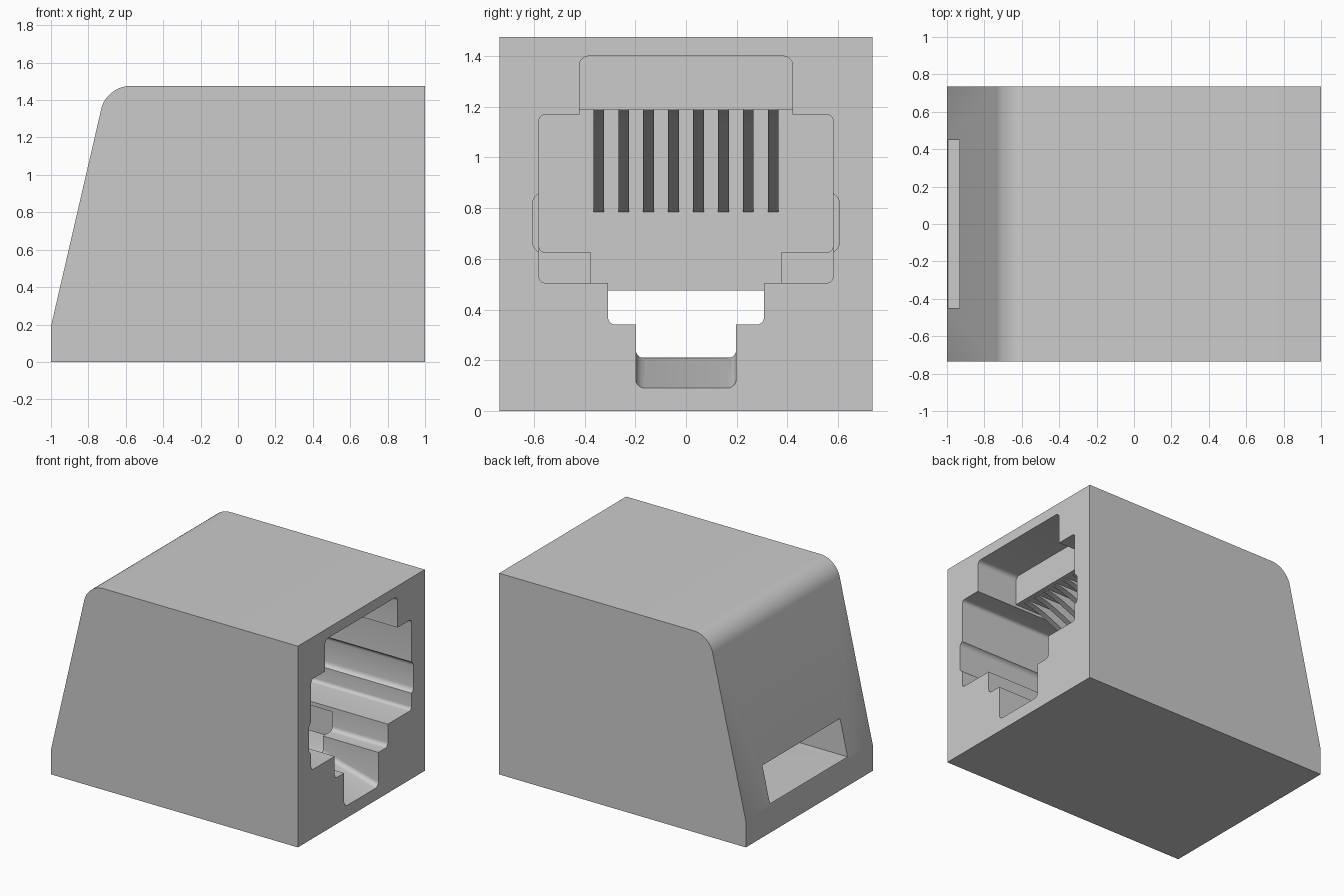
import bpy, bmesh
from mathutils import Vector

cube = bpy.data.objects.get("Cube")
if cube:
    bpy.data.objects.remove(cube, do_unlink=True)

grey = bpy.data.materials.new("light_grey_plastic")
grey.use_nodes = True
GREY = (0.6, 0.6, 0.6, 1)
grey.diffuse_color = GREY
grey.node_tree.nodes["Principled BSDF"].inputs["Base Color"].default_value = GREY


def make_object(name, bm):
    bmesh.ops.recalc_face_normals(bm, faces=bm.faces[:])
    mesh = bpy.data.meshes.new(name)
    bm.to_mesh(mesh)
    bm.free()
    mesh.materials.append(grey)
    obj = bpy.data.objects.new(name, mesh)
    bpy.context.collection.objects.link(obj)
    return obj


def extrude_side_profile(bm, points, y0, y1):
    """Extrude an x-z outline along y."""
    face = bm.faces.new([bm.verts.new((x, y0, z)) for x, z in points])
    new = bmesh.ops.extrude_face_region(bm, geom=[face])["geom"]
    verts = [v for v in new if isinstance(v, bmesh.types.BMVert)]
    bmesh.ops.translate(bm, verts=verts, vec=(0, y1 - y0, 0))


def cut(body, name, half_y, z0, z1, x0, x1, radius=0.0, ramp=0.0):
    """Subtract a box with rounded lengthwise edges and an optional sloping floor."""
    bm = bmesh.new()
    bmesh.ops.create_cube(bm, size=1)
    for v in bm.verts:
        v.co = Vector(((x0 + x1) / 2 + v.co.x * (x1 - x0),
                       v.co.y * 2 * half_y,
                       (z0 + z1) / 2 + v.co.z * (z1 - z0)))
    if radius:
        edges = [e for e in bm.edges
                 if abs(e.verts[0].co.x - e.verts[1].co.x) > 1e-4]
        bmesh.ops.bevel(bm, geom=edges, offset=radius, segments=5,
                        profile=0.5, affect='EDGES')
    for v in bm.verts:
        v.co.z += ramp * (1 - v.co.x)
    cutter = make_object(name, bm)
    cutter.hide_render = True
    mod = body.modifiers.new(name, 'BOOLEAN')
    mod.operation = 'DIFFERENCE'
    mod.solver = 'EXACT'
    mod.object = cutter
    bpy.context.view_layer.objects.active = body
    bpy.ops.object.modifier_apply(modifier=name)
    bpy.data.objects.remove(cutter, do_unlink=True)


# Housing: wedge-backed block with a rounded rear top edge
bm = bmesh.new()
extrude_side_profile(bm, [(-1, 0), (1, 0), (1, 1.475), (-0.703, 1.475), (-1, 0.19)],
                     -0.735, 0.735)
rear_top = [e for e in bm.edges
            if all(v.co.z > 1.4 and v.co.x < 0 for v in e.verts)]
bmesh.ops.bevel(bm, geom=rear_top, offset=0.123, segments=10,
                profile=0.5, affect='EDGES')
housing = make_object("housing", bm)

BACK, STEP, OUT = -0.3, 0.0, 1.1

# Plug opening, narrowing at the inner step
cut(housing, "plug_opening", 0.58, 0.505, 1.17, STEP, OUT, 0.025)
cut(housing, "inner_opening", 0.58, 0.625, 1.17, BACK, STEP + 0.05, 0.025)
cut(housing, "inner_floor", 0.375, 0.505, 0.9, BACK, STEP + 0.05)
cut(housing, "side_grooves", 0.605, 0.625, 0.86, STEP + 0.01, OUT, 0.04)

# Upper notch and the raised ceiling behind it
cut(housing, "upper_notch", 0.42, 1.0, 1.4, 0.67, OUT, 0.035)
cut(housing, "raised_ceiling", 0.42, 1.0, 1.19, BACK, 0.7)

# Latch channel: wide ledge, ramped groove, and the slot through the rear
cut(housing, "latch_ledge", 0.308, 0.34, 0.7, BACK, OUT, 0.03)
cut(housing, "latch_ramp", 0.198, 0.09, 0.5, 0.54, OUT, 0.035, ramp=0.26)
cut(housing, "rear_slot", 0.45, 0.21, 0.475, -OUT, 0.55)

# Eight contact fins sloping down from the ceiling to the back wall
bm = bmesh.new()
fin = [(BACK - 0.01, 1.2), (BACK - 0.01, 0.78), (0.42, 1.11), (0.5, 1.145),
       (0.57, 1.17), (0.64, 1.185), (0.64, 1.2)]
for i in range(8):
    y = (i - 3.5) * 0.0985
    extrude_side_profile(bm, fin, y - 0.021, y + 0.021)
fins = make_object("contact_fins", bm)

for obj in (housing, fins):
    bpy.ops.object.select_all(action='DESELECT')
    obj.select_set(True)
    bpy.context.view_layer.objects.active = obj
    bpy.ops.object.shade_smooth_by_angle()
